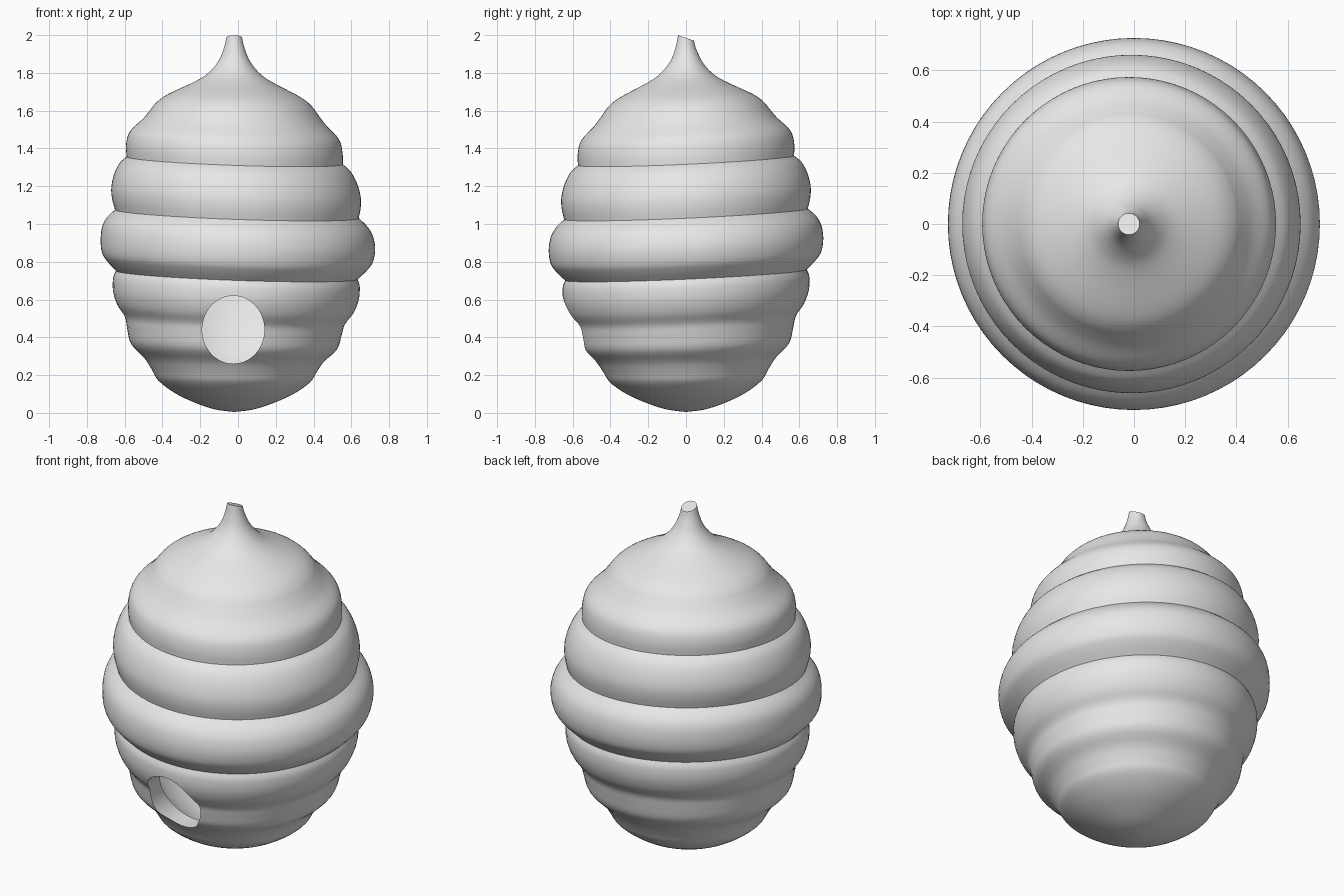
import bpy
import bmesh
import math

SEGMENTS = 80

old = bpy.data.objects.get("Cube")
if old:
    bpy.data.objects.remove(old)

gray = bpy.data.materials.new("pale_gray")
gray.use_nodes = True
gray.diffuse_color = (0.8, 0.8, 0.8, 1)
gray.node_tree.nodes["Principled BSDF"].inputs["Base Color"].default_value = gray.diffuse_color


def smooth_path(points, steps=4):
    """Catmull-Rom curve through the (radius, height) points."""
    padded = [points[0]] + points + [points[-1]]
    path = []
    for a, b, c, d in zip(padded, padded[1:], padded[2:], padded[3:]):
        for i in range(steps):
            t = i / steps
            path.append(tuple(
                0.5 * (2 * q + (r - p) * t + (2 * p - 5 * q + 4 * r - s) * t ** 2
                       + (3 * q - p - 3 * r + s) * t ** 3)
                for p, q, r, s in zip(a, b, c, d)))
    return path + [points[-1]]


def place(radius, height, angle):
    """Point on the hive: coils lean slightly and the stem end is cut at a slant."""
    x, y = radius * math.cos(angle), radius * math.sin(angle)
    lean = max(0, min(1, height * 2, (2 - height) * 2))
    slant = max(0, (height - 1.9) / 0.085) * 0.35
    shift = -0.02 * min(1, abs(height - 0.9) * 2)
    return (x + shift, y, height + lean * (0.045 * y - 0.035 * x) - slant * y)


def lathe(bm, path, inward=False):
    """Closed turned surface; the path starts and ends on the axis."""
    start = bm.verts.new(place(*path[0], 0))
    end = bm.verts.new(place(*path[-1], 0))
    rings = [[bm.verts.new(place(r, z, math.tau * i / SEGMENTS)) for i in range(SEGMENTS)]
             for r, z in path[1:-1]]
    faces = []
    for i in range(SEGMENTS):
        j = (i + 1) % SEGMENTS
        faces.append(bm.faces.new((start, rings[0][j], rings[0][i])))
        faces.append(bm.faces.new((end, rings[-1][i], rings[-1][j])))
        for low, high in zip(rings, rings[1:]):
            faces.append(bm.faces.new((low[i], low[j], high[j], high[i])))
    if inward:
        bmesh.ops.reverse_faces(bm, faces=faces)


# Outer coils, from the rounded base up to the stem
base = [(0, .005), (.1, .018), (.2, .05), (.31, .1), (.4, .165), (.435, .22), (.475, .28),
        (.545, .35), (.568, .43), (.583, .49), (.625, .55), (.65, .62), (.653, .69), (.64, .73)]
wide_coil = [(.64, .73), (.685, .775), (.716, .82), (.727, .89), (.717, .96), (.69, 1.01), (.645, 1.053)]
middle_coil = [(.645, 1.053), (.658, 1.11), (.66, 1.17), (.643, 1.24), (.612, 1.3), (.572, 1.336)]
crown = [(.572, 1.336), (.573, 1.4), (.553, 1.47), (.485, 1.54), (.445, 1.59), (.41, 1.635),
         (.35, 1.68), (.2, 1.755), (.135, 1.8), (.085, 1.86), (.055, 1.93), (.042, 1.985)]
cavity = [(0, .12), (.2, .16), (.36, .27), (.47, .44), (.55, .7), (.57, .95), (.48, 1.3),
          (.3, 1.55), (0, 1.64)]

outer = []
for part in (base, wide_coil, middle_coil, crown):
    outer += smooth_path(part)[:-1]
outer += [crown[-1], (0, crown[-1][1])]

bm = bmesh.new()
lathe(bm, outer)
lathe(bm, smooth_path(cavity), inward=True)
mesh = bpy.data.meshes.new("hive_body")
bm.to_mesh(mesh)
bm.free()
mesh.materials.append(gray)
hive = bpy.data.objects.new("hive_body", mesh)
bpy.context.collection.objects.link(hive)

# Oval entrance hole cut through the front wall
bpy.ops.mesh.primitive_cylinder_add(vertices=64, radius=1, depth=0.8, location=(-0.025, -0.6, 0.44),
                                    rotation=(math.pi / 2, 0, 0))
cutter = bpy.context.object
cutter.name = "entrance_cutter"
cutter.scale = (0.165, 0.18, 1)
cutter.data.materials.append(gray)
cut = hive.modifiers.new("entrance", 'BOOLEAN')
cut.object = cutter
cut.operation = 'DIFFERENCE'
cut.solver = 'EXACT'

bpy.ops.object.select_all(action='DESELECT')
hive.select_set(True)
bpy.context.view_layer.objects.active = hive
bpy.ops.object.modifier_apply(modifier=cut.name)
bpy.data.objects.remove(cutter)
bpy.ops.object.shade_smooth_by_angle(angle=math.radians(35))
